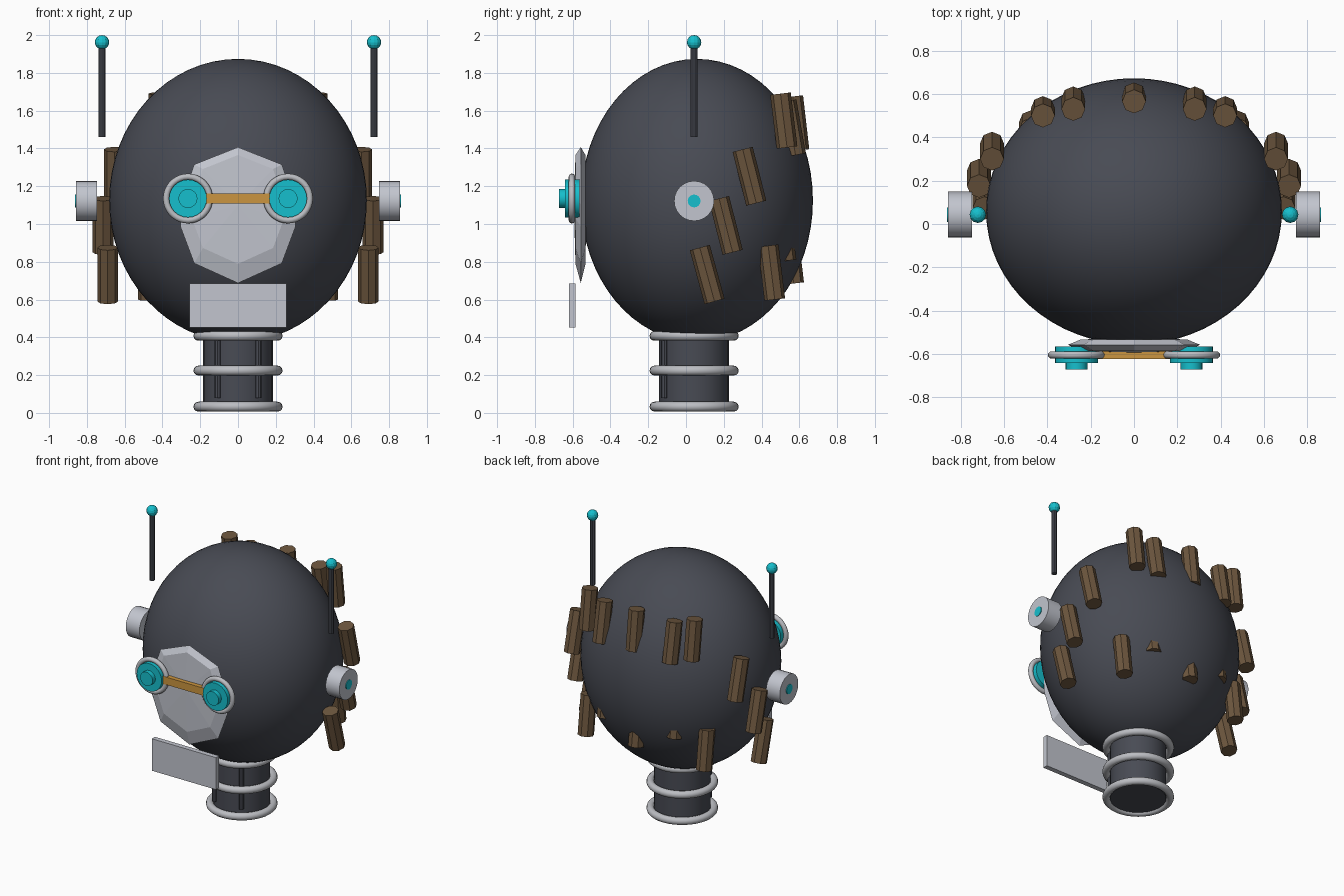
import bpy, bmesh, math
from mathutils import Vector

if "Cube" in bpy.data.objects:
    bpy.data.objects.remove(bpy.data.objects["Cube"], do_unlink=True)


def material(name, r, g, b):
    m = bpy.data.materials.new(name)
    m.use_nodes = True
    m.diffuse_color = (r, g, b, 1)
    m.node_tree.nodes["Principled BSDF"].inputs["Base Color"].default_value = (r, g, b, 1)
    return m


DARK = material("charcoal", 0.065, 0.07, 0.088)
LIGHT = material("pale grey", 0.54, 0.56, 0.62)
METAL = material("ring grey", 0.5, 0.51, 0.54)
CYAN = material("cyan", 0.008, 0.52, 0.61)
AMBER = material("amber", 0.6, 0.3, 0.05)
BROWN = material("brown", 0.15, 0.093, 0.048)


def finish(name, mat, smooth=False):
    ob = bpy.context.object
    ob.name = name
    ob.data.materials.append(mat)
    if smooth:
        bpy.ops.object.shade_smooth_by_angle(angle=math.radians(40))
    return ob


def rod(name, a, b, radius, mat, sides=24, smooth=False):
    """Cylinder between two points."""
    a, b = Vector(a), Vector(b)
    d = b - a
    bpy.ops.mesh.primitive_cylinder_add(
        vertices=sides, radius=radius, depth=d.length, location=(a + b) / 2,
        rotation=d.to_track_quat('Z', 'Y').to_euler())
    return finish(name, mat, smooth)


def ring(name, loc, major, minor, rot=(0, 0, 0)):
    bpy.ops.mesh.primitive_torus_add(
        major_radius=major, minor_radius=minor, major_segments=36,
        minor_segments=12, location=loc, rotation=rot)
    return finish(name, METAL, True)


def box(name, loc, size, mat):
    bpy.ops.mesh.primitive_cube_add(size=1, location=loc)
    bpy.context.object.scale = size
    return finish(name, mat)


def ball(name, loc, scale, mat, seg, rings, smooth):
    bpy.ops.mesh.primitive_uv_sphere_add(segments=seg, ring_count=rings, radius=1, location=loc)
    bpy.context.object.scale = scale
    return finish(name, mat, smooth)


AXIS = 0.043  # depth of the neck, ears and antennas

# Head
ball("head", (0, 0.058, 1.125), (0.682, 0.614, 0.749), DARK, 64, 32, True)

# Neck with three collars and two front cables
rod("neck", (0, AXIS, 0.02), (0, AXIS, 0.45), 0.185, DARK, 24, True)
for i, z in enumerate((0.033, 0.224, 0.408)):
    ring(f"neck_ring_{i + 1}", (0, AXIS, z), 0.21, 0.026)

# Faceted face plate: a shallow lens with a flat middle on both sides
half = [(0, 0.36), (0.232, 0.268), (0.305, 0.06), (0.305, -0.06), (0.232, -0.255), (0, -0.36)]
outline = half + [(-x, z) for x, z in reversed(half[1:-1])]
bm = bmesh.new()


def layer(scale, y, lift):
    return [bm.verts.new((x * scale, y, 1.047 + z * scale + lift)) for x, z in outline]


rows = [layer(0.8, -0.532, 0.03), layer(1, -0.557, 0), layer(0.8, -0.585, 0.03)]
for low, high in zip(rows, rows[1:]):
    for i in range(len(outline)):
        j = (i + 1) % len(outline)
        bm.faces.new((low[i], low[j], high[j], high[i]))
for row, y in ((rows[0], -0.528), (rows[2], -0.594)):
    mid = bm.verts.new((0, y, 1.1))
    for i in range(len(row)):
        bm.faces.new((row[i], row[(i + 1) % len(row)], mid))
bmesh.ops.recalc_face_normals(bm, faces=bm.faces)
mesh = bpy.data.meshes.new("face_plate")
bm.to_mesh(mesh)
bm.free()
mesh.materials.append(LIGHT)
bpy.context.collection.objects.link(bpy.data.objects.new("face_plate", mesh))

# Chin plate and goggle bridge
box("chin_plate", (0, -0.602, 0.568), (0.515, 0.036, 0.232), LIGHT)
box("goggle_bridge", (0, -0.605, 1.135), (0.4, 0.034, 0.055), AMBER)

# Hair strands as (x, y, z) of the top end and the backward drift of the lower end
side_strands = [
    (0.28, 0.53, 1.65, 0.05),
    (0.42, 0.5, 1.69, 0.035),
    (0.655, 0.3, 1.395, 0.072),
    (0.715, 0.175, 1.135, 0.072),
    (0.69, 0.073, 0.875, 0.078),
    (0.475, 0.435, 0.885, 0.035),
    (0.28, 0.49, 1.09, 0.04),
]


def strand(name, x, y, z, drift):
    rod(name, (x, y, z), (x, y + drift, z - 0.285), 0.055, BROWN, 8)


strand("hair_top_middle", 0, 0.565, 1.675, 0.033)
strand("hair_low_middle", 0, 0.535, 0.97, 0.035)

# Paired parts
for side, s in (("left", 1), ("right", -1)):
    # Goggle lens
    x, z = s * 0.265, 1.135
    ring(f"{side}_goggle_rim", (x, -0.604, z), 0.115, 0.017, (math.pi / 2, 0, 0))
    rod(f"{side}_lens", (x, -0.565, z), (x, -0.64, z), 0.1, CYAN, 24, True)
    rod(f"{side}_lens_core", (x, -0.63, z), (x, -0.672, z), 0.05, CYAN, 24, True)
    # Ear disc with bright core
    rod(f"{side}_ear", (s * 0.747, AXIS, 1.122), (s * 0.857, AXIS, 1.122), 0.106, LIGHT, 24, True)
    rod(f"{side}_ear_core", (s * 0.76, AXIS, 1.122), (s * 0.862, AXIS, 1.122), 0.034, CYAN, 16, True)
    # Antenna
    rod(f"{side}_antenna", (s * 0.72, AXIS, 1.46), (s * 0.72, AXIS, 1.95), 0.019, DARK, 10)
    ball(f"{side}_antenna_tip", (s * 0.72, AXIS, 1.962), (0.038, 0.038, 0.038), CYAN, 12, 8, False)
    # Neck cable
    rod(f"{side}_neck_cable", (s * 0.108, -0.115, 0.08), (s * 0.108, -0.115, 0.4), 0.017, DARK, 8)
    # Hair
    for i, (hx, hy, hz, drift) in enumerate(side_strands):
        strand(f"{side}_hair_{i + 1}", s * hx, hy, hz, drift)
